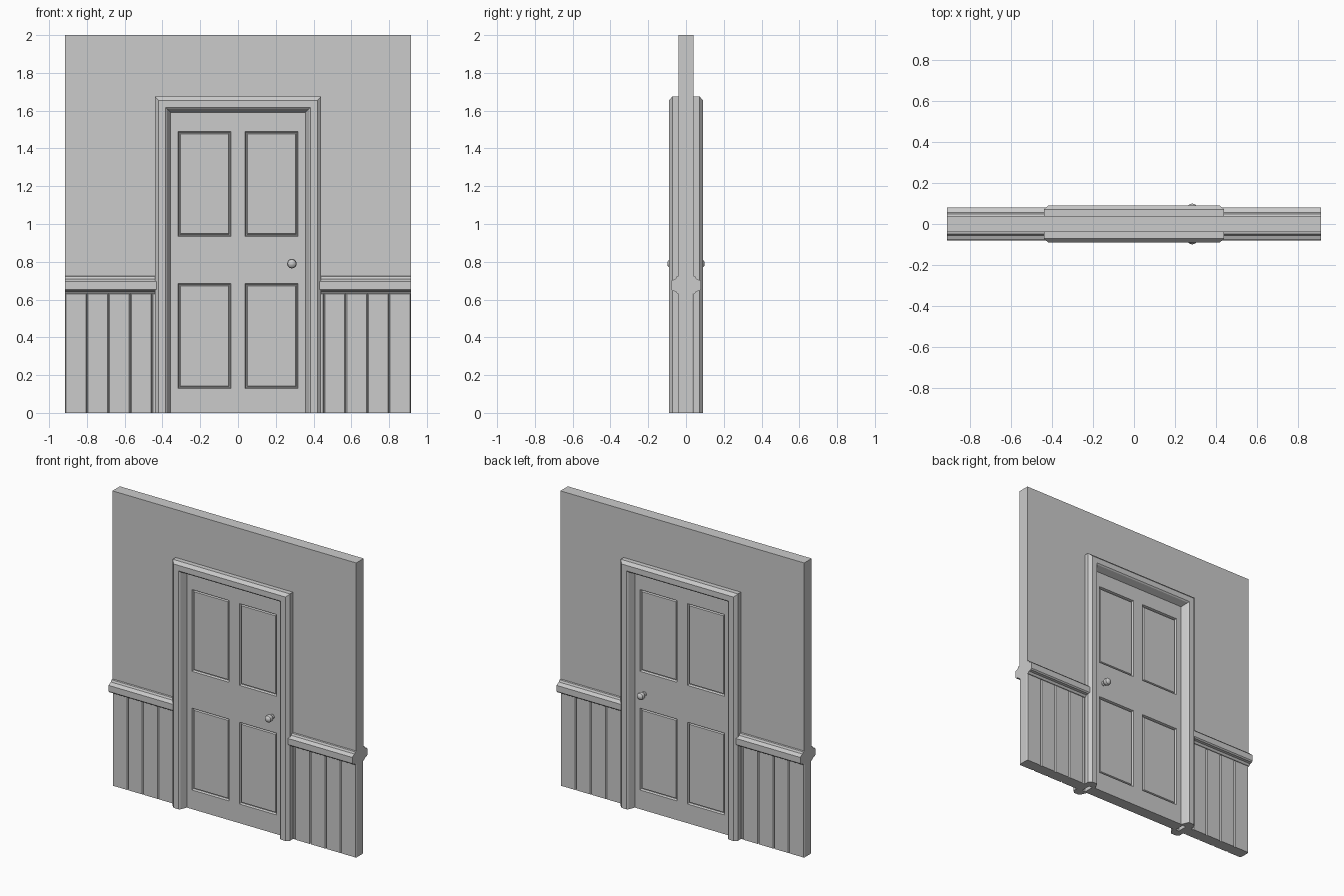
import bpy, bmesh
from mathutils import Vector

if "Cube" in bpy.data.objects:
    bpy.data.objects.remove(bpy.data.objects["Cube"])

W, T = 0.915, 0.04          # half wall width, half wall thickness
JX, JZ = 0.375, 1.61        # inner lip of the door frame


def finish(name, bm, mirror=""):
    bmesh.ops.recalc_face_normals(bm, faces=bm.faces)
    me = bpy.data.meshes.new(name)
    bm.to_mesh(me)
    bm.free()
    ob = bpy.data.objects.new(name, me)
    bpy.context.collection.objects.link(ob)
    if mirror:
        m = ob.modifiers.new("Mirror", "MIRROR")
        m.use_axis = ["X" in mirror, "Y" in mirror, False]
        m.use_clip = False
    return ob


def loft(name, rings, mirror=""):
    """Skin closed rings one after another and cap both ends."""
    bm = bmesh.new()
    vs = [[bm.verts.new(p) for p in r] for r in rings]
    n = len(vs[0])
    for a, b in zip(vs, vs[1:]):
        for i in range(n):
            j = (i + 1) % n
            bm.faces.new((a[i], a[j], b[j], b[i]))
    bm.faces.new(vs[0])
    bm.faces.new(vs[-1])
    return finish(name, bm, mirror)


# upper wall with the door opening
outline = [(-W, .635), (-.4, .635), (-.4, 1.64), (.4, 1.64),
           (.4, .635), (W, .635), (W, 2), (-W, 2)]
loft("wall", [[(x, y, z) for x, z in outline] for y in (-T, T)])

# wainscot boards: plan outline with V grooves between boards
g, d = .006, .008
front = [(.4, -T)]
for x in (.455, .57, .686, .80):
    front += [(x - g, -T), (x, -T + d), (x + g, -T)]
front += [(W - .004, -T), (W, -T + d)]
plan = front + [(x, -y) for x, y in reversed(front)]
loft("wainscot", [[(x, y, z) for x, y in plan] for z in (0, .635)], "X")

# chair rail on both faces, both sides of the door
rail = [(.035, .63), (.045, .63), (.055, .643), (.072, .646), (.08, .654),
        (.08, .695), (.074, .702), (.056, .709), (.05, .722), (.035, .725)]
loft("chair_rail", [[(x, -y, z) for y, z in rail] for x in (.425, W)], "XY")

# door frame: moulding profile swept up, across and down with mitred corners
prof = [(-.02, .035), (-.018, .042), (0, .083), (.008, .09),
        (.045, .09), (.065, .072), (.065, .035)]
path = [(-1, 0), (-1, 1), (1, 1), (1, 0)]
loft("door_frame", [[(s * (JX + o), -y, k * (JZ + o)) for o, y in prof]
                    for s, k in path], "Y")

# door leaf: grid of cells, four of them turned into moulded panels
xs = [-JX, -.318, -.038, .038, .318, JX]
zs = [0, .13, .685, .935, 1.49, JZ]
bm = bmesh.new()
v = [[bm.verts.new((x, -T, z)) for x in xs] for z in zs]
panels = []
for r in range(5):
    for c in range(5):
        f = bm.faces.new((v[r][c], v[r][c + 1], v[r + 1][c + 1], v[r + 1][c]))
        if r in (1, 3) and c in (1, 3):
            panels.append(f)
bm.normal_update()
rim = [e for e in bm.edges if e.is_boundary]
for thick, depth in ((.007, -.014), (.005, 0), (.007, .009)):
    bmesh.ops.inset_individual(bm, faces=panels, thickness=thick, depth=depth)
ext = bmesh.ops.extrude_edge_only(bm, edges=rim)["geom"]
bmesh.ops.translate(bm, verts=[e for e in ext if isinstance(e, bmesh.types.BMVert)],
                    vec=Vector((0, T, 0)))
finish("door", bm, "Y")

# turned door knobs
knob = [(.016, .038), (.016, .044), (.009, .048), (.009, .054), (.018, .058),
        (.024, .068), (.025, .077), (.022, .088), (.013, .096), (.004, .099)]
import math
ring = [(math.cos(i * math.tau / 20), math.sin(i * math.tau / 20)) for i in range(20)]
ob = loft("door_knob", [[(.285 + r * c, -y, .79 + r * s) for c, s in ring]
                        for r, y in knob], "Y")
bpy.context.view_layer.objects.active = ob
ob.select_set(True)
bpy.ops.object.shade_smooth_by_angle()
